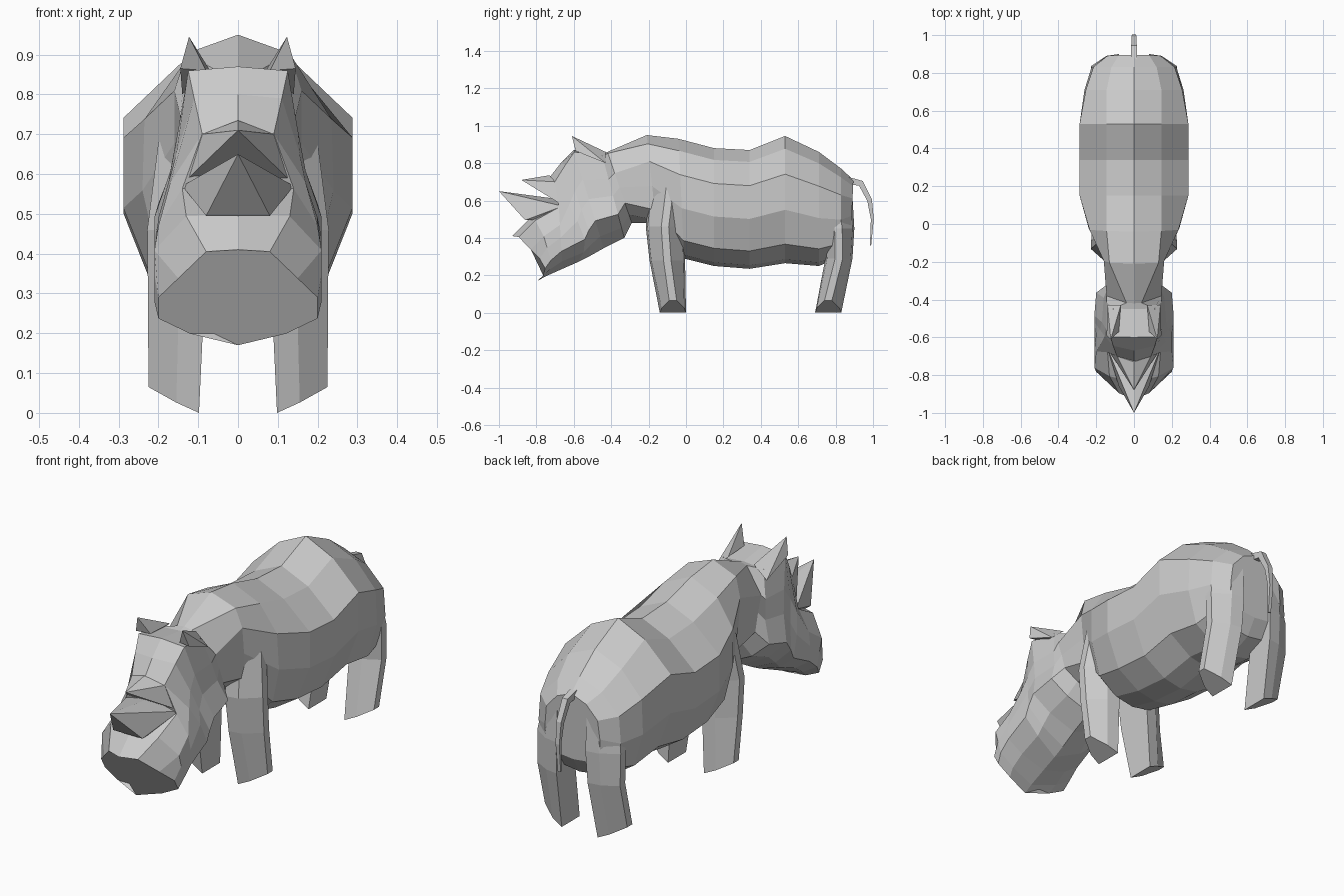
import bpy, bmesh
from mathutils import Vector

if "Cube" in bpy.data.objects:
    bpy.data.objects.remove(bpy.data.objects["Cube"])


def finish(name, bm, mirror=False):
    bmesh.ops.remove_doubles(bm, verts=bm.verts, dist=0.0005)
    bmesh.ops.recalc_face_normals(bm, faces=bm.faces)
    me = bpy.data.meshes.new(name)
    bm.to_mesh(me)
    bm.free()
    ob = bpy.data.objects.new(name, me)
    bpy.context.collection.objects.link(ob)
    if mirror:
        ob.modifiers.new("Mirror", 'MIRROR')
        ob.modifiers["Mirror"].use_mirror_merge = False
    return ob


def loft(name, rings, mirror=False):
    """Skin a list of equal-length closed rings and cap both ends."""
    bm = bmesh.new()
    vr = [[bm.verts.new(p) for p in r] for r in rings]
    n = len(vr[0])
    for a, b in zip(vr, vr[1:]):
        for i in range(n):
            j = (i + 1) % n
            bm.faces.new((a[i], a[j], b[j], b[i]))
    bm.faces.new(vr[0])
    bm.faces.new(vr[-1])
    return finish(name, bm, mirror)


def hull(name, pts, mirror=False):
    """Pointed part: convex hull of a few points."""
    bm = bmesh.new()
    for p in pts:
        bm.verts.new(p)
    bmesh.ops.convex_hull(bm, input=bm.verts)
    return finish(name, bm, mirror)


def section(top, bot, widths, ts, sweep=0.0):
    """Symmetric ring between a top and a bottom (y, z) point."""
    half = []
    for w, t in zip(widths, ts):
        y = top[0] + (bot[0] - top[0]) * t + sweep * w
        half.append((w, y, top[1] + (bot[1] - top[1]) * t))
    return ([(0, *top)] + half + [(0, *bot)] +
            [(-x, y, z) for x, y, z in reversed(half)])


BODY = (.1, .3, .58, .85, .97)
HEAD = (.02, .3, .5, .72, .88)

# Head, neck and torso as one skin from snout to rump
loft("body", [
    section((-.93, .41), (-.795, .17), (.08, .15, .2, .2, .12), HEAD, .4),
    section((-.84, .5), (-.75, .195), (.13, .21, .21, .21, .13), HEAD, .25),
    section((-.68, .57), (-.66, .235), (.14, .2, .21, .21, .13), HEAD),
    section((-.74, .71), (-.58, .27), (.09, .17, .2, .21, .13), HEAD, .4),
    section((-.67, .80), (-.52, .30), (.11, .155, .18, .21, .13), HEAD, .2),
    section((-.60, .87), (-.44, .345), (.125, .15, .17, .21, .13), HEAD),
    section((-.45, .85), (-.33, .40), (.11, .145, .16, .2, .12), HEAD),
    section((-.42, .86), (-.29, .48), (.04, .145, .145, .15, .09), HEAD),
    section((-.21, .95), (-.16, .48), (.13, .16, .16, .15, .08), BODY),
    section((-.04, .93), (-.01, .29), (.145, .235, .24, .2, .1), BODY),
    section((.15, .88), (.15, .25), (.145, .288, .288, .22, .1), BODY),
    section((.34, .87), (.34, .235), (.145, .288, .288, .22, .1), BODY),
    section((.53, .945), (.53, .265), (.145, .288, .288, .22, .1), BODY),
    section((.71, .86), (.71, .25), (.145, .255, .262, .215, .1), BODY),
    section((.83, .77), (.83, .30), (.12, .215, .225, .2, .1), BODY),
    section((.895, .71), (.88, .38), (.08, .14, .15, .15, .09), BODY),
])


def leg_ring(y0, y1, z, xi, xo, slant=0.0):
    """Leg section whose bottom can rise toward the outside."""
    ym, xm = (y0 + y1) / 2, xi + (xo - xi) * .45
    return [(xi, y0, z), (xm, y0 + .01, z + slant * .4), (xo, ym - .02, z + slant),
            (xo, ym + .02, z + slant), (xm, y1 - .01, z + slant * .4), (xi, y1, z)]


# Legs: top, knee and slanted foot
loft("front_leg", [
    leg_ring(-.19, .02, .68, .08, .2),
    leg_ring(-.215, -.01, .46, .08, .228),
    leg_ring(-.195, -.005, .28, .085, .226),
    leg_ring(-.14, 0, 0, .098, .225, .065)], mirror=True)
loft("hind_leg", [
    leg_ring(.70, .89, .62, .08, .2),
    leg_ring(.73, .90, .45, .08, .228),
    leg_ring(.745, .89, .29, .085, .226),
    leg_ring(.69, .83, 0, .098, .225, .065)], mirror=True)

# Horns
hull("front_horn", [(0, -1, .65), (0, -.70, .61)] +
     [(s * x, y, z) for s in (1, -1) for x, y, z in
      ((.08, -.86, .495), (.14, -.66, .57), (.08, -.68, .50))])
hull("rear_horn", [(0, -.88, .71), (0, -.73, .735)] +
     [(s * x, y, z) for s in (1, -1) for x, y, z in
      ((.14, -.66, .575), (.09, -.70, .70), (.06, -.66, .6))])

# Ears
hull("ear", [(.123, -.61, .945), (.145, -.59, .865), (.08, -.57, .86),
             (.14, -.43, .80), (.07, -.43, .86)], mirror=True)

# Tail: thin tapering strip along a curved path
path = [(.85, .70, .03), (.93, .685, .025), (.975, .60, .02),
        (.992, .50, .012), (.985, .36, .005)]
rings = []
for i, (y, z, r) in enumerate(path):
    a, b = path[max(i - 1, 0)], path[min(i + 1, len(path) - 1)]
    n = Vector((0, b[1] - a[1], a[0] - b[0])).normalized() * r
    w = .006 + r * .35
    c = Vector((0, y, z))
    rings.append([c + n * u + Vector((v * w, 0, 0))
                  for u, v in ((-1, -1), (-1, 1), (.3, 1), (.3, -1))])
loft("tail", rings)
